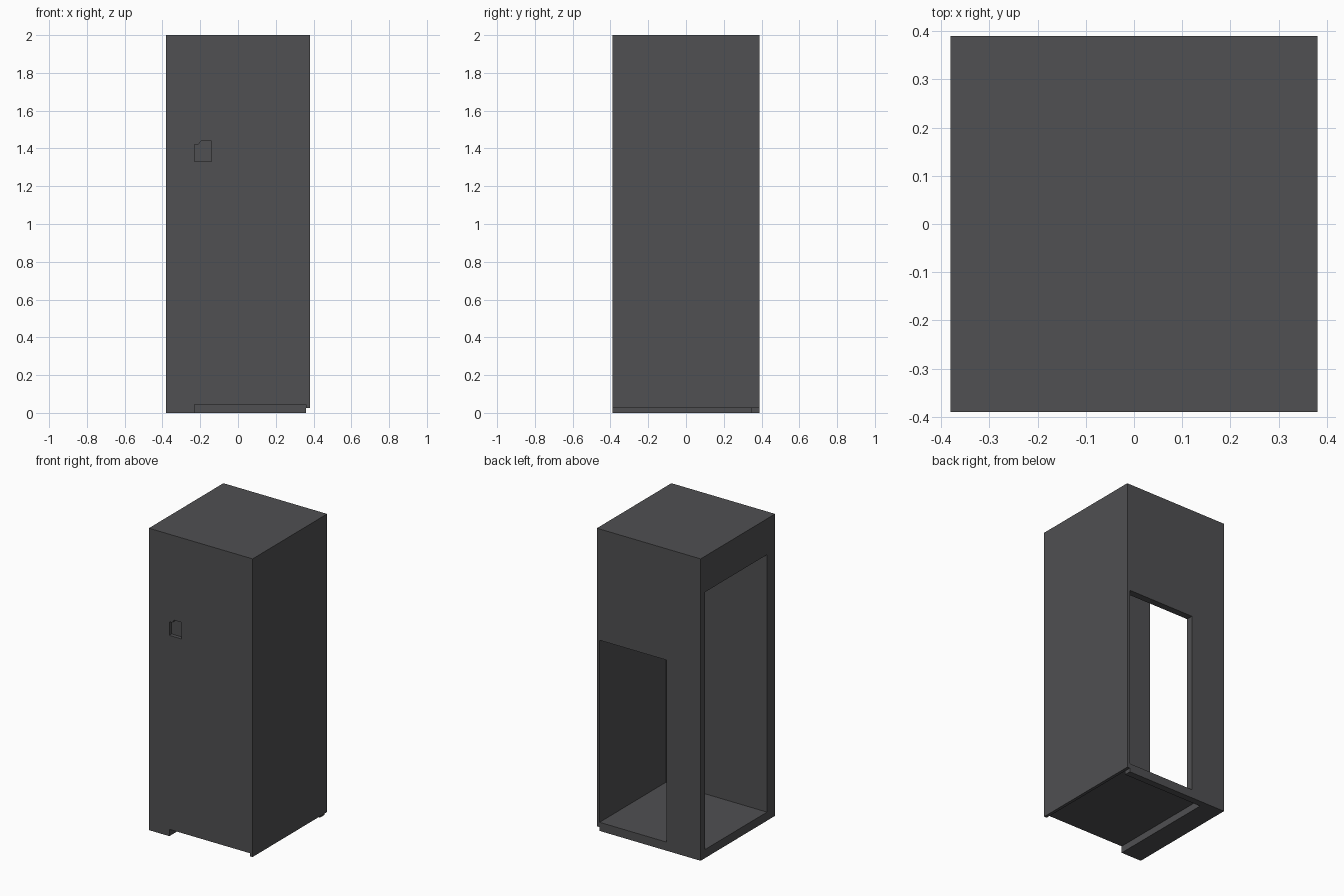
import bpy
import bmesh

if "Cube" in bpy.data.objects:
    bpy.data.objects.remove(bpy.data.objects["Cube"])

W, D, H = 0.38, 0.39, 2.0                    # half width, half depth, height
INNER_X, FRONT_Y, BACK_Y = 0.36, -0.305, 0.345
FLOOR_Z, CEIL_Z = 0.057, 1.762

dark = bpy.data.materials.new("dark_grey")
dark.diffuse_color = (0.08, 0.08, 0.084, 1)
dark.use_nodes = True
dark.node_tree.nodes["Principled BSDF"].inputs["Base Color"].default_value = dark.diffuse_color


def prism(name, outline, y0, y1):
    """Extrude an x/z outline from y0 to y1."""
    bm = bmesh.new()
    a = [bm.verts.new((x, y0, z)) for x, z in outline]
    b = [bm.verts.new((x, y1, z)) for x, z in outline]
    bm.faces.new(a)
    bm.faces.new(b[::-1])
    n = len(outline)
    for i in range(n):
        j = (i + 1) % n
        bm.faces.new((a[j], a[i], b[i], b[j]))
    bmesh.ops.recalc_face_normals(bm, faces=bm.faces)
    mesh = bpy.data.meshes.new(name)
    bm.to_mesh(mesh)
    bm.free()
    mesh.materials.append(dark)
    ob = bpy.data.objects.new(name, mesh)
    bpy.context.collection.objects.link(ob)
    return ob


def rect(x0, x1, z0, z1):
    return [(x0, z0), (x1, z0), (x1, z1), (x0, z1)]


cabinet = prism("cabinet_body", rect(-W, W, 0, H), -D, D)

cutters = [
    # interior, open on the left side
    prism("interior_cutter", rect(-0.5, INNER_X, FLOOR_Z, CEIL_Z), FRONT_Y, BACK_Y),
    # opening through the back wall
    prism("back_opening_cutter", rect(-0.129, INNER_X, FLOOR_Z, 1.263), 0.2, 0.5),
    # hollow under the floor, leaving the left foot and back skid
    prism("underside_cutter", rect(-0.23, INNER_X, -0.1, 0.045), -0.5, BACK_Y),
    # raised lower edge of the right wall
    prism("right_edge_cutter", rect(INNER_X, 0.5, -0.1, 0.025), -0.5, 0.5),
    # small notched recess in the front
    prism("front_recess_cutter",
          [(-0.23, 1.33), (-0.14, 1.33), (-0.14, 1.44),
           (-0.195, 1.44), (-0.21, 1.42), (-0.23, 1.42)], -0.5, -D + 0.025),
]

bpy.context.view_layer.objects.active = cabinet
for c in cutters:
    c.hide_render = True
    mod = cabinet.modifiers.new(c.name, 'BOOLEAN')
    mod.operation = 'DIFFERENCE'
    mod.solver = 'EXACT'
    mod.object = c
    bpy.ops.object.modifier_apply(modifier=mod.name)

for c in cutters:
    bpy.data.objects.remove(c, do_unlink=True)
